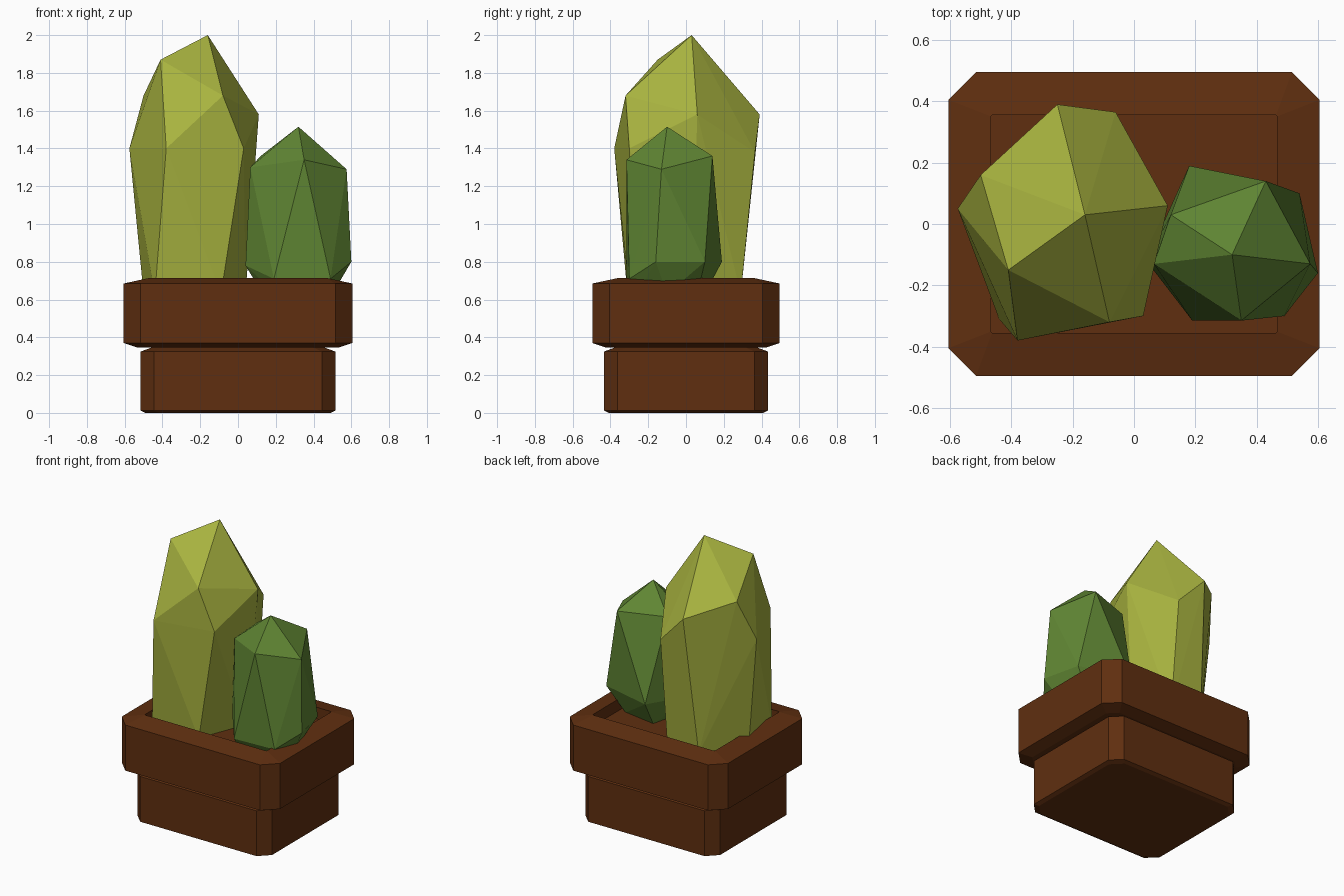
import bpy, bmesh


def material(name, rgb):
    m = bpy.data.materials.new(name)
    m.diffuse_color = (*rgb, 1)
    return m


def finish(bm, name, mat):
    bmesh.ops.recalc_face_normals(bm, faces=bm.faces)
    me = bpy.data.meshes.new(name)
    bm.to_mesh(me)
    bm.free()
    me.materials.append(mat)
    ob = bpy.data.objects.new(name, me)
    bpy.context.collection.objects.link(ob)
    return ob


def loft(name, levels, mat):
    """Stack of rectangles with cut corners: (z, half x, half y, cut)."""
    bm = bmesh.new()
    rings = []
    for z, hx, hy, c in levels:
        pts = [(hx - c, -hy), (hx, -hy + c), (hx, hy - c), (hx - c, hy),
               (c - hx, hy), (-hx, hy - c), (-hx, c - hy), (c - hx, -hy)]
        rings.append([bm.verts.new((x, y, z)) for x, y in pts])
    for a, b in zip(rings, rings[1:]):
        for i in range(8):
            j = (i + 1) % 8
            bm.faces.new((a[i], a[j], b[j], b[i]))
    bm.faces.new(rings[0])
    bm.faces.new(rings[-1])
    return finish(bm, name, mat)


def faceted(name, points, mat):
    """Rock-like cactus: the convex shell round a few corner points."""
    bm = bmesh.new()
    for p in points:
        bm.verts.new(p)
    res = bmesh.ops.convex_hull(bm, input=bm.verts[:])
    loose = [v for v in bm.verts if not v.link_faces]
    bmesh.ops.delete(bm, geom=loose, context='VERTS')
    return finish(bm, name, mat)


clay = material("brown clay", (0.115, 0.028, 0.005))
olive = material("olive green", (0.39, 0.45, 0.05))
green = material("leaf green", (0.115, 0.235, 0.033))

# Pot body
loft("pot_body", [(0, 0.49, 0.41, 0.07), (0.012, 0.515, 0.433, 0.07),
                  (0.325, 0.515, 0.433, 0.07), (0.345, 0.46, 0.38, 0.06),
                  (0.36, 0.46, 0.38, 0.06)], clay)

# Rim with recessed soil
loft("pot_rim", [(0.345, 0.53, 0.42, 0.06), (0.37, 0.605, 0.495, 0.09),
                 (0.685, 0.605, 0.495, 0.09), (0.715, 0.467, 0.355, 0.004),
                 (0.635, 0.467, 0.355, 0.004)], clay)

# Tall cactus
faceted("tall_cactus", [
    (-0.16, 0.03, 2.0), (-0.41, -0.15, 1.87), (-0.50, 0.16, 1.68),
    (-0.08, -0.32, 1.68), (-0.38, -0.38, 1.40), (0.03, -0.30, 1.40),
    (-0.575, 0.05, 1.40), (0.11, 0.06, 1.58), (-0.25, 0.39, 1.58),
    (-0.06, 0.365, 1.38),
    (-0.50, 0.03, 0.63), (-0.44, -0.31, 0.63), (-0.09, -0.30, 0.63),
    (0.04, 0.03, 0.63), (-0.06, 0.29, 0.63), (-0.30, 0.29, 0.63)], olive)

# Short cactus
faceted("short_cactus", [
    (0.32, -0.10, 1.515), (0.35, -0.315, 1.34), (0.575, -0.13, 1.29),
    (0.43, 0.14, 1.36), (0.12, 0.03, 1.36), (0.065, -0.13, 1.30),
    (0.60, -0.16, 0.80), (0.54, 0.10, 0.80), (0.18, 0.19, 0.80),
    (0.04, -0.12, 0.78), (0.19, -0.315, 0.71), (0.49, -0.30, 0.71),
    (0.20, -0.27, 0.63), (0.45, -0.26, 0.63), (0.50, -0.10, 0.63),
    (0.42, 0.06, 0.63), (0.18, 0.10, 0.63), (0.13, -0.12, 0.63)], green)
